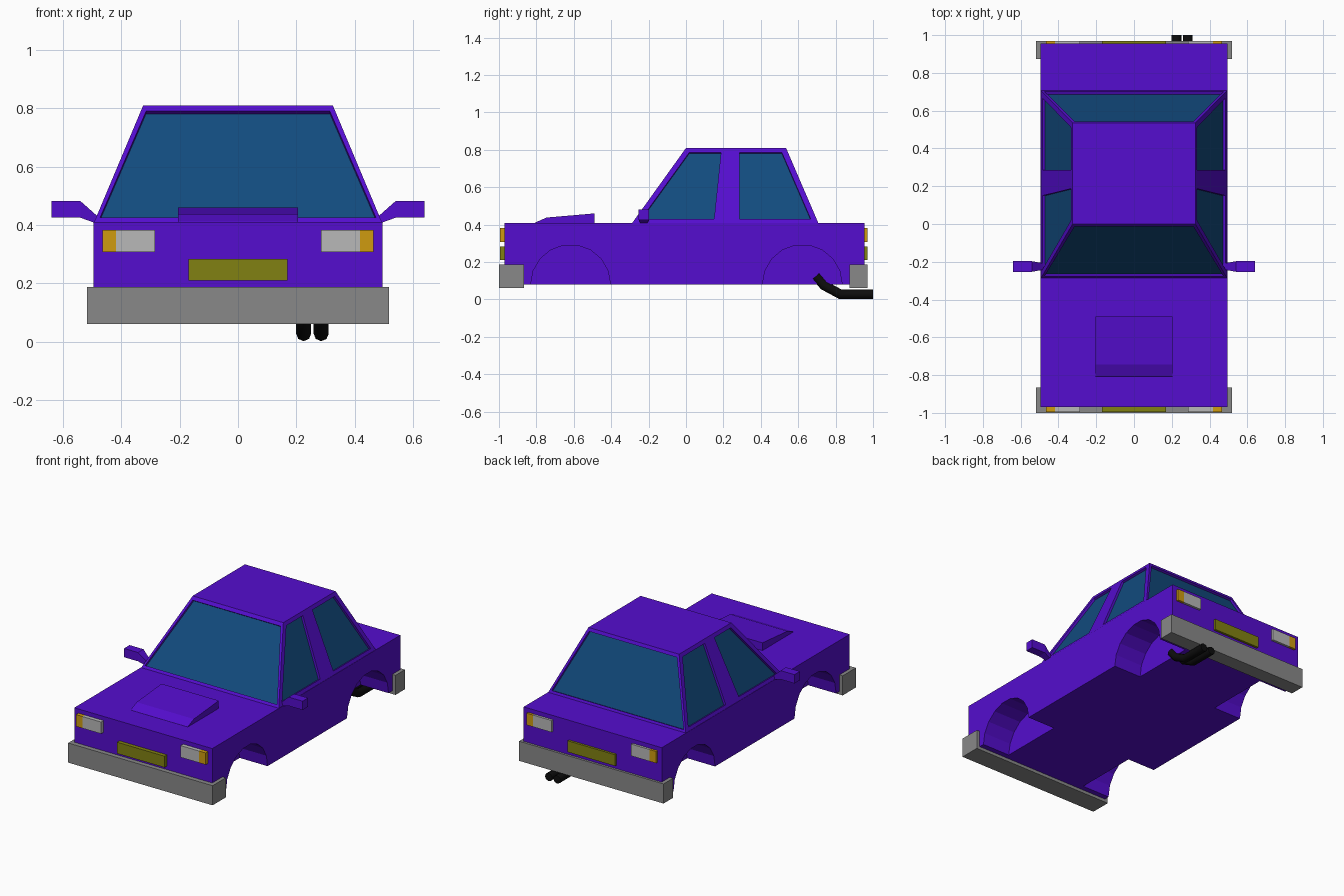
import bpy, bmesh, math
from mathutils import Vector

if "Cube" in bpy.data.objects:
    bpy.data.objects.remove(bpy.data.objects["Cube"])


def material(name, rgb):
    m = bpy.data.materials.new(name)
    m.diffuse_color = (*rgb, 1)
    m.use_nodes = True
    m.node_tree.nodes["Principled BSDF"].inputs["Base Color"].default_value = m.diffuse_color
    return m


PURPLE = material("purple_paint", (0.09, 0.004, 0.62))
GLASS = material("blue_glass", (0.006, 0.07, 0.21))
AMBER = material("amber_lens", (0.62, 0.33, 0.005))
OLIVE = material("olive_plate", (0.22, 0.22, 0.006))
LENS = material("clear_lens", (0.48, 0.48, 0.48))
CHROME = material("bumper_grey", (0.25, 0.25, 0.25))
BLACK = material("black_pipe", (0.004, 0.004, 0.004))


def loft(name, rings, mat=None):
    """Closed solid through rings of equal point count."""
    bm = bmesh.new()
    vs = [[bm.verts.new(p) for p in r] for r in rings]
    n = len(vs[0])
    for a, b in zip(vs, vs[1:]):
        for i in range(n):
            bm.faces.new((a[i], a[(i + 1) % n], b[(i + 1) % n], b[i]))
    bm.faces.new(vs[0])
    bm.faces.new(vs[-1])
    bmesh.ops.recalc_face_normals(bm, faces=bm.faces)
    me = bpy.data.meshes.new(name)
    bm.to_mesh(me)
    bm.free()
    ob = bpy.data.objects.new(name, me)
    bpy.context.collection.objects.link(ob)
    if mat:
        me.materials.append(mat)
    return ob


def rect(x0, x1, y0, y1, z):
    return [(x0, y0, z), (x1, y0, z), (x1, y1, z), (x0, y1, z)]


def box(name, x0, x1, y0, y1, z0, z1, mat):
    return loft(name, [rect(x0, x1, y0, y1, z0), rect(x0, x1, y0, y1, z1)], mat)


def side_profile(name, pts, x0, x1, mat=None):
    return loft(name, [[(x, y, z) for y, z in pts] for x in (x0, x1)], mat)


def cut(ob, cutters):
    for c in cutters:
        c.hide_render = True
        mod = ob.modifiers.new("cut", 'BOOLEAN')
        mod.operation, mod.solver, mod.object = 'DIFFERENCE', 'EXACT', c
    bpy.context.view_layer.update()
    dg = bpy.context.evaluated_depsgraph_get()
    me = bpy.data.meshes.new_from_object(ob.evaluated_get(dg))
    ob.modifiers.clear()
    ob.data = me
    for c in cutters:
        bpy.data.objects.remove(c)


# Lower body with four wheel wells
body = box("body", -0.495, 0.495, -0.97, 0.955, 0.08, 0.41, PURPLE)
wells = []
for yc in (-0.617, 0.622):
    arch = [(yc + 0.213 * math.cos(math.pi * i / 9), 0.08 + 0.213 * math.sin(math.pi * i / 9))
            for i in range(10)]
    arch += [(yc - 0.213, 0.0), (yc + 0.213, 0.0)]
    for s in (-1, 1):
        wells.append(side_profile("well_cutter", arch, s * 0.295, s * 0.6, PURPLE))
cut(body, wells)

# Cabin: tapered block
Z0, Z1 = 0.41, 0.81
cabin = loft("cabin", [rect(-0.493, 0.493, -0.287, 0.707, Z0),
                       rect(-0.325, 0.325, 0.0, 0.535, Z1)], PURPLE)


def mix(a, b, z):
    return a + (b - a) * (z - Z0) / (Z1 - Z0)


def on_end(x, z, front):
    return Vector((x, mix(-0.287, 0.0, z) if front else mix(0.707, 0.535, z), z))


def on_side(y, z, s):
    return Vector((s * mix(0.493, 0.325, z), y, z))


# Windows: recess cut into the cabin, glass pane at its bottom
ends = [(-0.473, 0.425), (0.473, 0.425), (0.315, 0.79), (-0.315, 0.79)]
front_side = [(-0.24, 0.43), (0.15, 0.43), (0.187, 0.787), (0.018, 0.787)]
rear_side = [(0.285, 0.43), (0.667, 0.43), (0.512, 0.787), (0.285, 0.787)]
windows = [("windscreen", [on_end(x, z, True) for x, z in ends]),
           ("rear_window", [on_end(x, z, False) for x, z in ends])]
for s, side in ((-1, "left"), (1, "right")):
    windows.append((side + "_front_window", [on_side(y, z, s) for y, z in front_side]))
    windows.append((side + "_rear_window", [on_side(y, z, s) for y, z in rear_side]))
cutters = []
for name, pts in windows:
    n = (pts[1] - pts[0]).cross(pts[2] - pts[0]).normalized()
    if n.dot(pts[0] - Vector((0, 0.2, 0.4))) < 0:
        n = -n
    cutters.append(loft("window_cutter", [[p + n * d for p in pts] for d in (-0.018, 0.02)], PURPLE))
    loft(name, [[p + n * d for p in pts] for d in (-0.022, -0.015)], GLASS)
cut(cabin, cutters)

# Bonnet scoop
side_profile("bonnet_scoop", [(-0.81, 0.405), (-0.805, 0.412), (-0.745, 0.438),
                              (-0.49, 0.46), (-0.49, 0.405)], -0.205, 0.205, PURPLE)

# Bumpers, lamps and plates at both ends
for end, bump, lamp in (("front", (-1.0, -0.865), (-0.995, -0.96)),
                        ("rear", (0.873, 0.97), (0.945, 0.97))):
    box(end + "_bumper", -0.518, 0.518, *bump, 0.06, 0.187, CHROME)
    box(end + "_plate", -0.17, 0.17, *lamp, 0.21, 0.283, OLIVE)
    for s in (-1, 1):
        box(end + "_lamp", *sorted((s * 0.285, s * 0.418)), *lamp, 0.307, 0.383, LENS)
        box(end + "_indicator", *sorted((s * 0.418, s * 0.465)), *lamp, 0.307, 0.383, AMBER)

# Door mirrors
for s in (-1, 1):
    rings = []
    for x, h, z0, z1 in ((0.47, 0.015, 0.4, 0.42), (0.54, 0.028, 0.425, 0.482), (0.64, 0.028, 0.425, 0.482)):
        yc = -0.225
        rings.append([(s * x, yc - h, z0), (s * x, yc + h, z0), (s * x, yc + h, z1), (s * x, yc - h, z1)])
    loft("door_mirror", rings, PURPLE)

# Twin exhaust pipes
for x in (0.225, 0.285):
    cu = bpy.data.curves.new("exhaust_pipe", 'CURVE')
    cu.dimensions = '3D'
    cu.bevel_depth, cu.bevel_resolution, cu.use_fill_caps = 0.026, 2, True
    path = [(0.695, 0.125), (0.738, 0.075), (0.825, 0.028), (1.0, 0.028)]
    sp = cu.splines.new('POLY')
    sp.points.add(len(path) - 1)
    for p, (y, z) in zip(sp.points, path):
        p.co = (x, y, z, 1)
    cu.materials.append(BLACK)
    bpy.context.collection.objects.link(bpy.data.objects.new("exhaust_pipe", cu))
